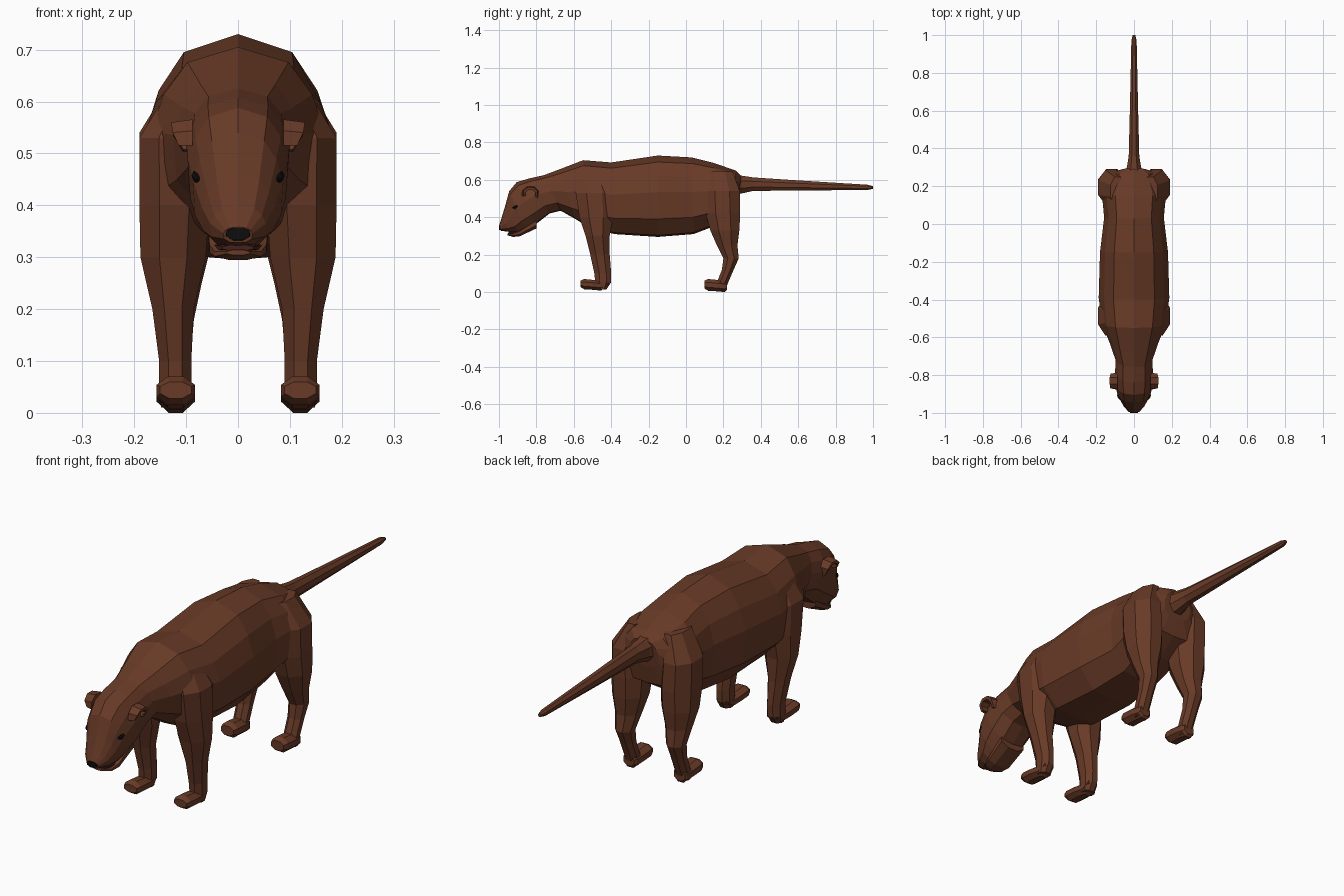
import bpy, bmesh, math
from mathutils import Vector


def material(name, rgb):
    m = bpy.data.materials.new(name)
    m.diffuse_color = (*rgb, 1)
    return m


FUR = material("brown fur", (0.14, 0.043, 0.02))
BLACK = material("black", (0.004, 0.004, 0.004))
MOUTH = material("dark red mouth", (0.06, 0.015, 0.012))


def loft(name, rings, mat, mirror=False):
    """Skin a list of closed rings with quads and cap both ends."""
    bm = bmesh.new()
    vs = [[bm.verts.new(p) for p in r] for r in rings]
    n = len(vs[0])
    for a, b in zip(vs, vs[1:]):
        for i in range(n):
            j = (i + 1) % n
            bm.faces.new((a[i], a[j], b[j], b[i]))
    bm.faces.new(vs[0])
    bm.faces.new(vs[-1][::-1])
    bmesh.ops.recalc_face_normals(bm, faces=bm.faces)
    me = bpy.data.meshes.new(name)
    bm.to_mesh(me)
    bm.free()
    ob = bpy.data.objects.new(name, me)
    bpy.context.collection.objects.link(ob)
    me.materials.append(mat)
    if mirror:
        ob.modifiers.new("mirror", 'MIRROR')
    return ob


# half section of the trunk: (fraction of half width, fraction of height)
HALF = [(0, 1), (.58, .92), (.85, .75), (1, .55), (.95, .22), (.55, .02)]
SECTION = HALF + [(0, 0)] + [(-x, z) for x, z in HALF[:0:-1]]
OCT = [(1, .42), (.42, 1), (-.42, 1), (-1, .42), (-1, -.42), (-.42, -1), (.42, -1), (1, -.42)]


def trunk_ring(yt, zt, yb, zb, w):
    return [(w * x, yb + (yt - yb) * t, zb + (zt - zb) * t) for x, t in SECTION]


def leg_ring(z, y0, y1, x0, x1):
    return [((x0 + x1) / 2 + a * (x1 - x0) / 2, (y0 + y1) / 2 + b * (y1 - y0) / 2, z)
            for a, b in OCT]


def long_ring(y, z0, z1, x0, x1):
    return [((x0 + x1) / 2 + a * (x1 - x0) / 2, y, (z0 + z1) / 2 + b * (z1 - z0) / 2)
            for a, b in OCT]


# body, neck and head: top point, bottom point and half width of each section
body = [
    (.295, .62, .28, .50, .07), (.265, .65, .265, .42, .13),
    (.15, .69, .17, .36, .17), (.03, .72, .04, .31, .158),
    (-.15, .73, -.15, .295, .18), (-.40, .693, -.38, .31, .187),
    (-.55, .705, -.51, .34, .168), (-.68, .655, -.59, .39, .125),
    (-.76, .625, -.67, .435, .098)]
head = [
    (-.76, .625, -.67, .435, .098), (-.84, .607, -.73, .42, .100),
    (-.905, .588, -.80, .365, .097), (-.945, .54, -.86, .335, .087),
    (-.967, .46, -.90, .32, .070), (-.985, .40, -.945, .322, .054),
    (-.998, .36, -.99, .328, .028)]
loft("body", [trunk_ring(*s) for s in body], FUR)
loft("head", [trunk_ring(*s) for s in head], FUR)

# lower jaw and the mouth line above it
loft("lower_jaw", [long_ring(-.80, .34, .40, -.06, .06), long_ring(-.89, .298, .335, -.055, .055),
                   long_ring(-.925, .295, .318, -.045, .045),
                   long_ring(-.955, .304, .314, -.022, .022)], FUR)
loft("mouth", [long_ring(-.90, .308, .33, -.045, .045),
               long_ring(-.95, .312, .324, -.03, .03)], MOUTH)

# nose
loft("nose", [long_ring(-.975, .332, .364, -.025, .025),
              long_ring(-1.0, .333, .357, -.022, .022)], BLACK)

# tail
loft("tail", [long_ring(y, z - r, z + r, -w, w) for y, z, r, w in
              [(.26, .575, .055, .055), (.30, .575, .047, .038), (.36, .577, .036, .028),
               (.6, .57, .027, .022), (.97, .56, .014, .014), (1.0, .559, .007, .007)]], FUR)

# legs
front_leg = [(.62, -.56, -.42, .05, .135), (.53, -.59, -.39, .06, .19),
             (.40, -.57, -.39, .055, .19), (.30, -.537, -.408, .062, .188),
             (.20, -.512, -.408, .085, .165), (.10, -.49, -.40, .09, .152),
             (.05, -.485, -.402, .09, .152), (.015, -.47, -.425, .095, .148)]
hind_leg = [(.645, .10, .25, .05, .125), (.54, .10, .287, .055, .19),
            (.42, .105, .29, .045, .19), (.33, .13, .285, .05, .187),
            (.25, .165, .275, .07, .17), (.18, .20, .282, .085, .16),
            (.12, .192, .255, .09, .153), (.05, .165, .225, .09, .151),
            (.01, .17, .21, .095, .148)]
for name, leg in (("front", front_leg), ("hind", hind_leg)):
    loft(name + "_leg", [leg_ring(*s) for s in leg], FUR, True)

# paws
for name, y, z in (("front", -.565, .008), ("hind", .098, 0)):
    rings = [(0, z + .02, .06, .09, .15), (.02, z + .007, .07, .083, .157),
             (.07, z + .004, .065, .083, .157), (.11, z, .06, .088, .152),
             (.15, z + .025, .06, .097, .143)]
    if name == "hind":
        rings[-1] = (.12, .01, .055, .095, .147)
    loft(name + "_paw", [long_ring(y + r[0], *r[1:]) for r in rings], FUR, True)

# ears: small curled rims standing out from the head
arc = [(-.868, .515), (-.866, .538), (-.845, .556), (-.815, .556), (-.796, .536), (-.80, .505)]
mid = Vector((-.832, .515))
ears = []
for k, p in enumerate(arc):
    d = (Vector(p) - mid).normalized() * .01
    x0, x1 = .088, (.112, .124, .127, .127, .122, .105)[k]
    ears.append([(x0, p[0] - d.x, p[1] - d.y), (x1, p[0] - d.x, p[1] - d.y),
                 (x1 + .002, p[0] + d.x * .4, p[1] + d.y * .4), (x0, p[0] + d.x, p[1] + d.y)])
loft("ear", ears, FUR, True)

# eyes: slim slanted diamonds set into the sides of the face
eye = []
for s, r in ((-1, .15), (-.4, .9), (.4, .9), (1, .15)):
    c = Vector((.080 + .004 * s, -.912 + .017 * s, .455 + .005 * s))
    eye.append([c + Vector((math.cos(a) * .009 * r, 0, math.sin(a) * .012 * r))
                for a in (i * math.pi / 3 for i in range(6))])
loft("eye", eye, BLACK, True)
